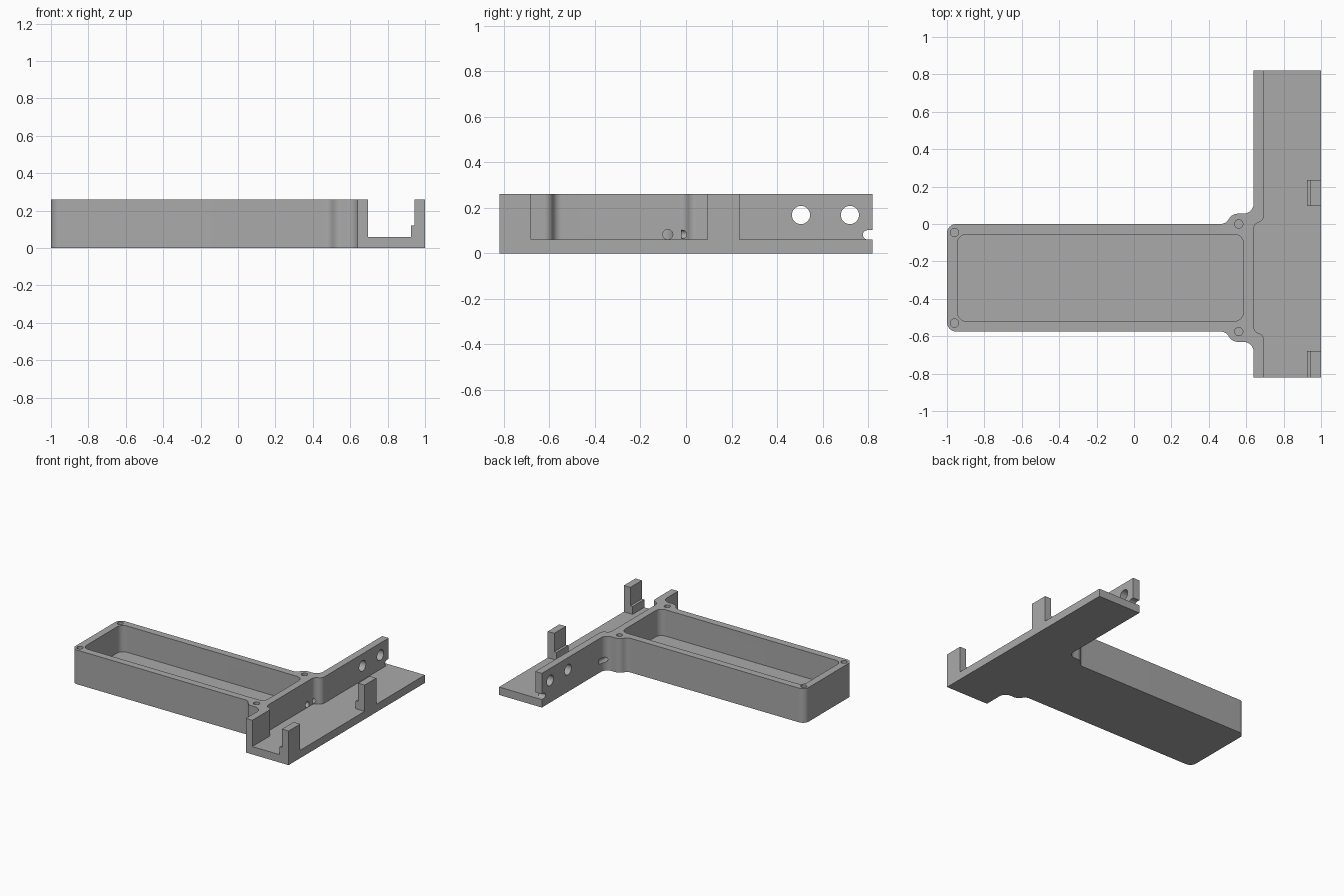
import bpy, bmesh, math
from mathutils import Matrix, Vector

if "Cube" in bpy.data.objects:
    bpy.data.objects.remove(bpy.data.objects["Cube"])

H, FLOOR, YC = 0.26, 0.06, -0.2875   # full height, floor height, tray centre line

grey = bpy.data.materials.new("plain grey")
grey.diffuse_color = (0.40, 0.40, 0.40, 1)
grey.use_nodes = True
grey.node_tree.nodes["Principled BSDF"].inputs["Base Color"].default_value = grey.diffuse_color


def arc(cx, cy, r, a0, a1, n=10):
    return [(cx + r * math.cos(math.radians(a0 + (a1 - a0) * i / n)),
             cy + r * math.sin(math.radians(a0 + (a1 - a0) * i / n))) for i in range(n + 1)]


def mirrored(points):
    """Closes a half outline by reflecting it across the tray centre line."""
    return points + [(x, 2 * YC - y) for x, y in reversed(points)]


def finish(name, bm):
    bmesh.ops.recalc_face_normals(bm, faces=bm.faces)
    mesh = bpy.data.meshes.new(name)
    bm.to_mesh(mesh)
    bm.free()
    mesh.materials.append(grey)
    ob = bpy.data.objects.new(name, mesh)
    bpy.context.collection.objects.link(ob)
    return ob


def prism(name, points, z0, z1):
    bm = bmesh.new()
    face = bm.faces.new([bm.verts.new((x, y, z0)) for x, y in points])
    top = bmesh.ops.extrude_face_region(bm, geom=[face])["geom"]
    bmesh.ops.translate(bm, vec=(0, 0, z1 - z0),
                        verts=[v for v in top if isinstance(v, bmesh.types.BMVert)])
    return finish(name, bm)


def rod(name, start, end, r):
    a, b = Vector(start), Vector(end)
    turn = (b - a).to_track_quat('Z', 'Y').to_matrix().to_4x4()
    bm = bmesh.new()
    bmesh.ops.create_cone(bm, cap_ends=True, segments=32, radius1=r, radius2=r,
                          depth=(b - a).length,
                          matrix=Matrix.Translation((a + b) / 2) @ turn)
    return finish(name, bm)


def cut(target, cutter):
    bpy.context.view_layer.objects.active = target
    mod = target.modifiers.new("cut", 'BOOLEAN')
    mod.operation, mod.solver, mod.object = 'DIFFERENCE', 'EXACT', cutter
    bpy.ops.object.modifier_apply(modifier=mod.name)
    bpy.data.objects.remove(cutter)


# Body: long tray with screw ears flowing into the cross rail
half = (arc(-0.95, -0.05, 0.05, 180, 90)
        + arc(0.463, 0.05, 0.05, -90, -28.4)
        + arc(0.555, 0, 0.055, 151.6, 90)[1:]
        + arc(0.585, 0.11, 0.055, -90, 0))
outline = half + [(0.64, 0.82), (1, 0.82), (1, -0.82), (0.64, -0.82)]
outline += [(x, 2 * YC - y) for x, y in reversed(half)]
body = prism("tray_and_rail", outline, 0, H)

# Tray cavity
cavity = mirrored(arc(-0.895, -0.105, 0.05, 180, 90) + arc(0.535, -0.105, 0.05, 90, 0))
cut(body, prism("cavity_cutter", cavity, FLOOR, 0.5))

# Open channel above the rail plate, stepping in towards the tray
R = 0.0393
channel = [(1.2, 1), (0.695, 1)] + arc(0.695 - R, 0.047, R, 0, -72.5) \
    + arc(0.64 + R, -0.028, R, 107.5, 180)[1:]
channel += [(x, 2 * YC - y) for x, y in reversed(channel)]
cut(body, prism("channel_cutter", channel, FLOOR, 0.5))

# Blind screw holes in the rim
for x, y in [(-0.96, -0.045), (-0.96, -0.53), (0.56, 0), (0.56, -0.575)]:
    cut(body, rod("screw_cutter", (x, y, 0.08), (x, y, 0.4), 0.022))

# Round holes and end notch through the rail wall
for y in (0.505, 0.72):
    cut(body, rod("wall_hole_cutter", (0.6, y, 0.168), (0.75, y, 0.168), 0.04))
notch = arc(0.797, 0.081, 0.0205, 90, 270) + [(0.9, 0.0605), (0.9, 0.1015)]
slot = prism("notch_cutter", notch, 0.6, 0.75)
slot.data.transform(Matrix(((0, 0, 1, 0), (1, 0, 0, 0), (0, 1, 0, 0), (0, 0, 0, 1))))
cut(body, slot)

# Cable passages: tray to channel, and channel to outside
cut(body, rod("passage_cutter", (0.55, -0.08, 0.083), (0.75, -0.08, 0.083), 0.022))
cut(body, rod("side_passage_cutter", (0.634, -0.02, 0.083), (0.634, 0.13, 0.083), 0.02))

# Stepped upright clips on the outer edge of the plate
for name, y0, y1 in [("front_clip", -0.82, -0.68), ("middle_clip", 0.095, 0.235)]:
    side = [(0.925, FLOOR), (1, FLOOR), (1, H), (0.945, H), (0.945, 0.12), (0.925, 0.12)]
    clip = prism(name, side, y0, y1)
    clip.data.transform(Matrix(((1, 0, 0, 0), (0, 0, 1, 0), (0, 1, 0, 0), (0, 0, 0, 1))))
    clip.data.flip_normals()

# Smooth the rounded walls, keep edges crisp
bpy.ops.object.select_all(action='DESELECT')
body.select_set(True)
bpy.context.view_layer.objects.active = body
bpy.ops.object.shade_smooth_by_angle(angle=math.radians(30))
